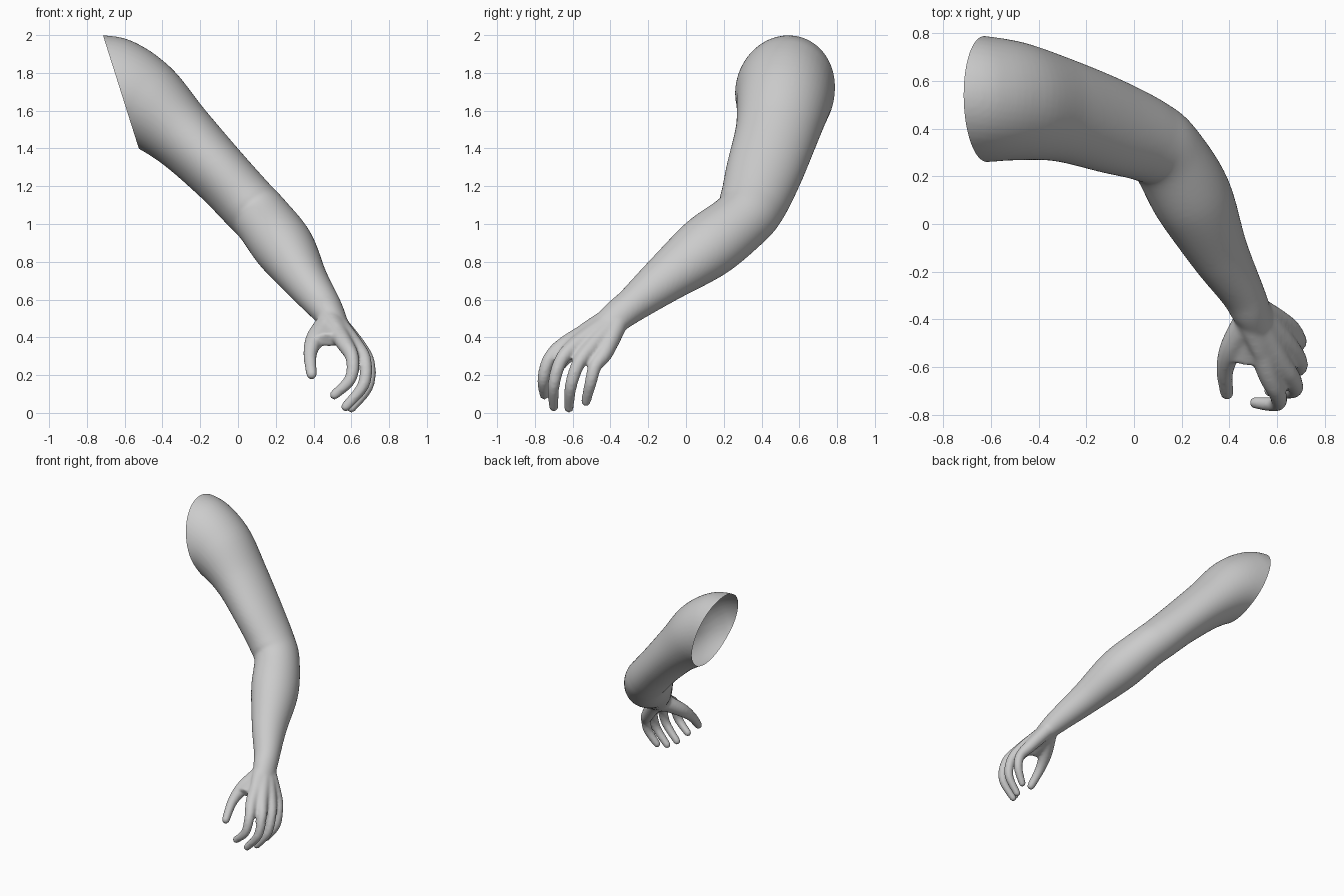
import bpy, bmesh, math
from mathutils import Vector, Matrix

cube = bpy.data.objects.get("Cube")
if cube:
    bpy.data.objects.remove(cube, do_unlink=True)

SIDES, STEPS = 48, 8


def catmull(p, t):
    a, b, c, d = p
    return [0.5 * (2 * j + (k - i) * t + (2 * i - 5 * j + 4 * k - l) * t * t
                   + (3 * j - i - 3 * k + l) * t ** 3) for i, j, k, l in zip(a, b, c, d)]


def limb(bm, stations, ref):
    """Closed tube through (x, y, z, radius across, radius along ref)."""
    ends = [stations[0]] + stations + [stations[-1]]
    path = [catmull(ends[i:i + 4], s / STEPS)
            for i in range(len(stations) - 1) for s in range(STEPS)]
    path.append(stations[-1])
    centres = [Vector(p[:3]) for p in path]
    rings = []
    for i, p in enumerate(path):
        tangent = (centres[min(i + 1, len(path) - 1)] - centres[max(i - 1, 0)]).normalized()
        across = Vector(ref).cross(tangent).normalized()
        along = tangent.cross(across)
        rings.append([bm.verts.new(centres[i] + across * p[3] * math.cos(a) + along * p[4] * math.sin(a))
                      for a in (math.tau * k / SIDES for k in range(SIDES))])
    for lo, hi in zip(rings, rings[1:]):
        for k in range(SIDES):
            n = (k + 1) % SIDES
            bm.faces.new((lo[k], lo[n], hi[n], hi[k]))
    bm.faces.new(rings[0][::-1])
    bm.faces.new(rings[-1])


def digit(bm, points, radii):
    """Round tube with a ball at its tip."""
    limb(bm, [(*p, r, r) for p, r in zip(points, radii)], (-0.4, -0.85, 0.3))
    bmesh.ops.create_icosphere(bm, subdivisions=3, radius=radii[-1],
                               matrix=Matrix.Translation(points[-1]))


bm = bmesh.new()

# Shoulder to wrist, flattened across the bend of the elbow
limb(bm, [(-0.85, 0.54, 1.72, 0.26, 0.28), (-0.66, 0.525, 1.70, 0.265, 0.29),
          (-0.50, 0.515, 1.64, 0.25, 0.24), (-0.31, 0.48, 1.48, 0.22, 0.185),
          (-0.10, 0.412, 1.27, 0.202, 0.16), (0.05, 0.355, 1.11, 0.18, 0.155),
          (0.135, 0.295, 1.02, 0.167, 0.155), (0.245, 0.11, 0.875, 0.175, 0.16),
          (0.355, -0.115, 0.705, 0.13, 0.12), (0.45, -0.28, 0.575, 0.095, 0.092),
          (0.49, -0.36, 0.515, 0.088, 0.078), (0.53, -0.43, 0.45, 0.08, 0.06)],
     (0.6, 0.15, 0.75))

# Flat palm, and the web between thumb and palm
limb(bm, [(0.49, -0.37, 0.50, 0.085, 0.065), (0.555, -0.46, 0.425, 0.11, 0.052),
          (0.60, -0.52, 0.37, 0.125, 0.042)], (0.73, -0.1, 0.67))
limb(bm, [(0.495, -0.40, 0.47, 0.07, 0.06), (0.485, -0.50, 0.42, 0.08, 0.05),
          (0.48, -0.58, 0.385, 0.075, 0.038)], (0, -0.45, 0.9))

# Fingers, each running from the wrist through its knuckle to the tip
fingers = [
    [(0.485, -0.38, 0.50), (0.56, -0.62, 0.375), (0.605, -0.72, 0.29), (0.595, -0.755, 0.18), (0.51, -0.75, 0.095)],
    [(0.50, -0.38, 0.50), (0.61, -0.57, 0.37), (0.67, -0.66, 0.28), (0.665, -0.70, 0.15), (0.57, -0.70, 0.033)],
    [(0.51, -0.37, 0.49), (0.635, -0.50, 0.35), (0.69, -0.57, 0.26), (0.685, -0.61, 0.14), (0.60, -0.62, 0.026)],
    [(0.52, -0.36, 0.48), (0.64, -0.43, 0.32), (0.685, -0.48, 0.25), (0.685, -0.505, 0.16), (0.625, -0.53, 0.06)],
]
for points in fingers:
    digit(bm, points, (0.055, 0.045, 0.036, 0.032, 0.026))

# Thumb
digit(bm, [(0.48, -0.40, 0.48), (0.41, -0.52, 0.395), (0.382, -0.615, 0.31), (0.39, -0.71, 0.205)],
      (0.06, 0.05, 0.036, 0.029))
bmesh.ops.recalc_face_normals(bm, faces=bm.faces)

mesh = bpy.data.meshes.new("arm")
bm.to_mesh(mesh)
bm.free()
arm = bpy.data.objects.new("arm", mesh)
bpy.context.collection.objects.link(arm)

# Fuse all limbs into one smooth skin
remesh = arm.modifiers.new("fuse", 'REMESH')
remesh.mode = 'VOXEL'
remesh.voxel_size = 0.01
smooth = arm.modifiers.new("soften", 'SMOOTH')
smooth.factor = 0.5
smooth.iterations = 8
skin = bmesh.new()
skin.from_object(arm, bpy.context.evaluated_depsgraph_get())
arm.modifiers.clear()

# Open the shoulder with a slanted cut
bmesh.ops.bisect_plane(skin, geom=skin.verts[:] + skin.edges[:] + skin.faces[:],
                       plane_co=(-0.62, 0.5, 1.7), plane_no=(-0.6, 0, -0.19), clear_outer=True)
for face in skin.faces:
    face.smooth = True
skin.to_mesh(mesh)
skin.free()

# Plain grey skin
grey = bpy.data.materials.new("plain_grey")
grey.use_nodes = True
colour = (0.6, 0.6, 0.6, 1)
grey.diffuse_color = colour
grey.node_tree.nodes["Principled BSDF"].inputs["Base Color"].default_value = colour
mesh.materials.clear()
mesh.materials.append(grey)
